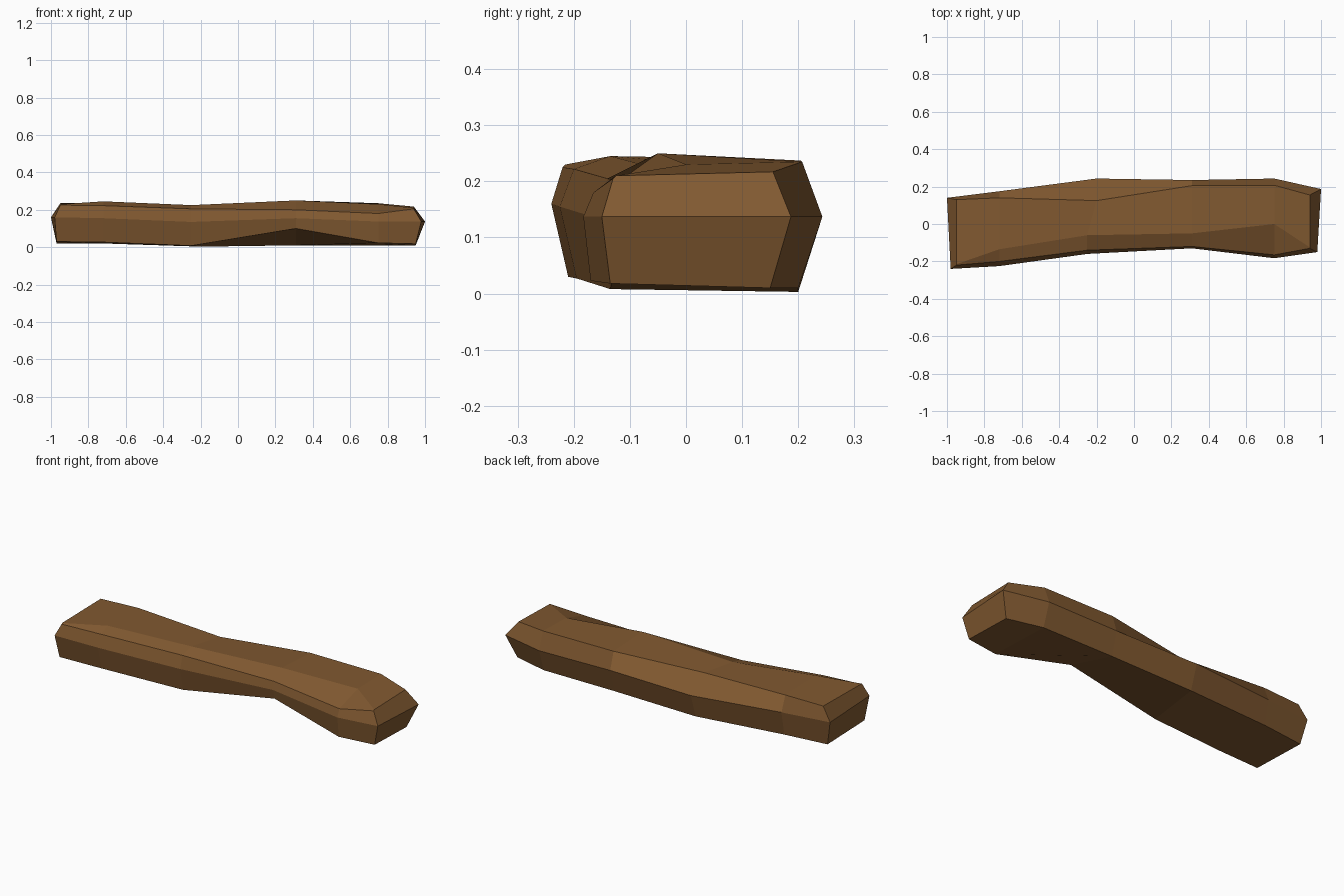
import bpy, bmesh

wood = bpy.data.materials.new("brown wood")
wood.diffuse_color = (0.22, 0.10, 0.03, 1)

# Cross-sections along the log. Each: x, then (y, z) for
# front bottom, front middle, front shoulder, front top, back top, back middle, back bottom
sections = [
    (-0.97, (-0.21, .03), (-0.24, .16), (-0.22, .225), (-0.215, .23), (0.13, .235), (0.14, .16), (0.12, .02)),
    (-0.72, (-0.195, .027), (-0.225, .155), (-0.20, .222), (-0.135, .245), (0.14, .24), (0.175, .155), (0.15, .02)),
    (-0.25, (-0.135, .008), (-0.16, .135), (-0.14, .205), (-0.06, .225), (0.125, .222), (0.243, .137), (0.20, .003)),
    (0.31, (-0.115, .10), (-0.13, .155), (-0.12, .20), (-0.05, .25), (0.205, .237), (0.235, .14), (0.20, .01)),
    (0.75, (-0.17, .023), (-0.183, .137), (-0.165, .18), (0.0, .23), (0.207, .235), (0.243, .137), (0.20, .01)),
    (0.95, (-0.135, .018), (-0.15, .137), (-0.13, .205), (-0.125, .21), (0.155, .217), (0.187, .137), (0.15, .01)),
]
# The middle of each end bulges outward
bulge = {(0, 1): -0.98, (0, 5): -1.0, (5, 1): 0.98, (5, 5): 1.0,
         (0, 2): -0.95, (0, 3): -0.95, (0, 4): -0.95, (5, 2): 0.94, (5, 3): 0.94, (5, 4): 0.94,
         (2, 4): -0.2, (2, 5): -0.2, (2, 6): -0.2}

bm = bmesh.new()
rings = [[bm.verts.new((bulge.get((i, j), s[0]), y, z)) for j, (y, z) in enumerate(s[1:])]
         for i, s in enumerate(sections)]
# Sides
for a, b in zip(rings, rings[1:]):
    for j in range(7):
        k = (j + 1) % 7
        bm.faces.new((a[j], b[j], b[k], a[k]))
# End caps, split along the middle edge
for r in (rings[0], rings[-1]):
    bm.faces.new((r[0], r[1], r[5], r[6]))
    bm.faces.new((r[1], r[2], r[3], r[4], r[5]))
bmesh.ops.recalc_face_normals(bm, faces=bm.faces)

mesh = bpy.data.meshes.new("log")
bm.to_mesh(mesh)
bm.free()
mesh.materials.append(wood)
bpy.context.collection.objects.link(bpy.data.objects.new("log", mesh))
